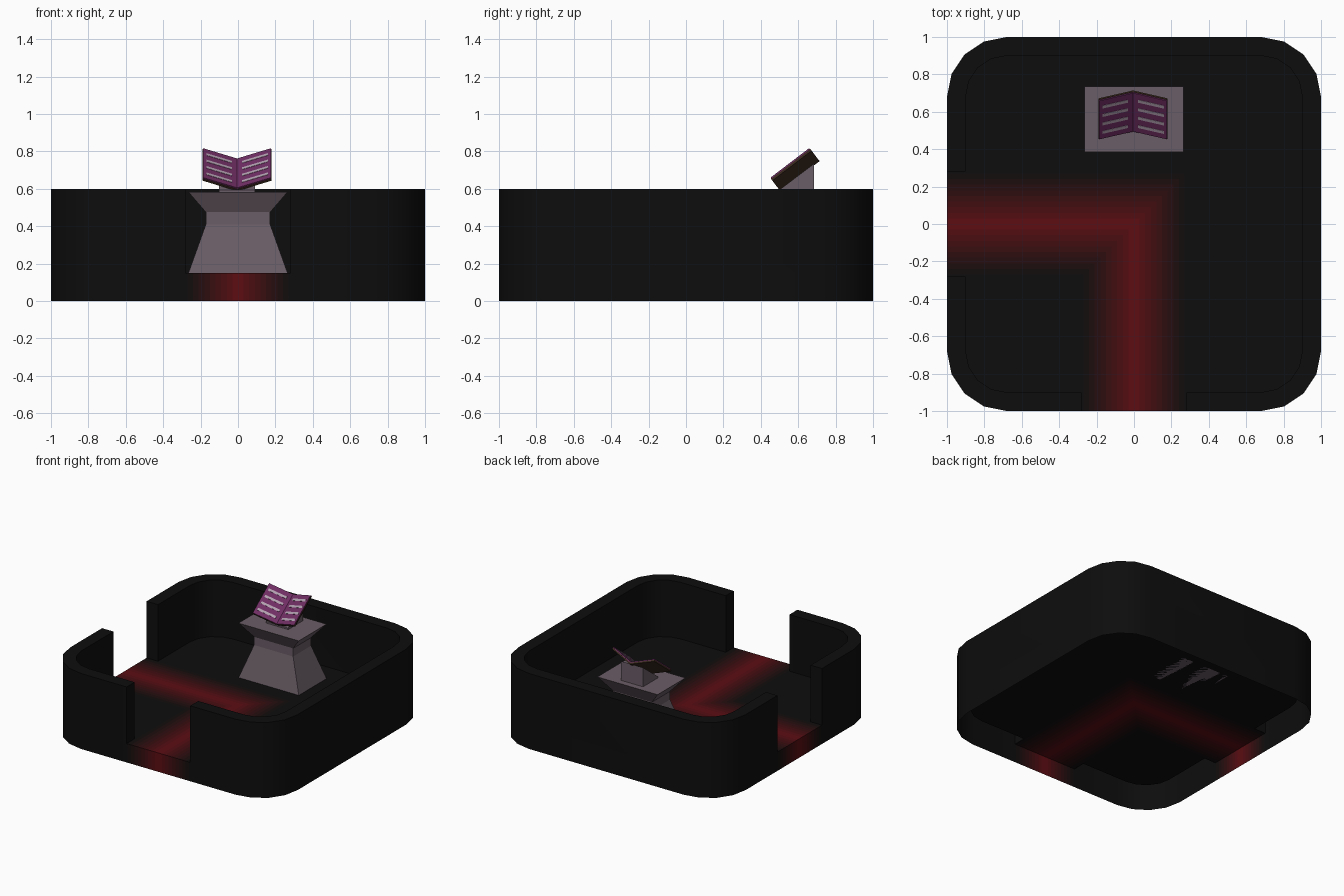
import bpy, bmesh, math
from mathutils import Vector

if "Cube" in bpy.data.objects:
    bpy.data.objects.remove(bpy.data.objects["Cube"])


def material(name, hex_rgb):
    m = bpy.data.materials.new(name)
    lin = [((c / 255 + 0.055) / 1.055) ** 2.4 if c > 10 else c / 255 / 12.92 for c in hex_rgb]
    m.diffuse_color = (*lin, 1)
    m.use_nodes = True
    m.node_tree.nodes["Principled BSDF"].inputs["Base Color"].default_value = m.diffuse_color
    return m


def finish(name, bm, mats):
    bmesh.ops.recalc_face_normals(bm, faces=bm.faces)
    me = bpy.data.meshes.new(name)
    bm.to_mesh(me)
    bm.free()
    for m in mats:
        me.materials.append(m)
    ob = bpy.data.objects.new(name, me)
    bpy.context.collection.objects.link(ob)
    return ob


def loft(name, rings, mat):
    """Closed solid skinned through rings of equal point count."""
    bm = bmesh.new()
    vs = [[bm.verts.new(p) for p in r] for r in rings]
    n = len(vs[0])
    for a, b in zip(vs, vs[1:]):
        for i in range(n):
            j = (i + 1) % n
            bm.faces.new((a[i], a[j], b[j], b[i]))
    bm.faces.new(vs[0][::-1])
    bm.faces.new(vs[-1])
    return finish(name, bm, [mat])


stone = material("stone", (106, 93, 102))
page = material("page", (112, 46, 100))
cover = material("cover", (60, 43, 32))
ink = material("ink", (178, 160, 176))
black = material("black", (13, 13, 13))

# Room: hollow-walled rounded tray, open below, with front and left doorways
FLOOR, TOP, DOOR = 0.15, 0.6, 0.28


def outline(half, radius):
    pts = []
    for k in range(4):
        cx = (half - radius) * (1 if k in (0, 3) else -1)
        cy = (half - radius) * (1 if k in (0, 1) else -1)
        for s in range(5):
            a = math.radians(90 * k + 22.5 * s)
            pts.append((cx + radius * math.cos(a), cy + radius * math.sin(a)))
        if k == 1:
            pts += [(-half, DOOR), (-half, -DOOR)]
        if k == 2:
            pts += [(-DOOR, -half), (DOOR, -half)]
    return pts


outer, inner = outline(1, 0.32), outline(0.9, 0.22)
doors = (10, 17)
bm = bmesh.new()


def ring(pts, z):
    return [bm.verts.new((x, y, z)) for x, y in pts]


o0, o1, o2 = ring(outer, 0), ring(outer, FLOOR), ring(outer, TOP)
i1, i2 = ring(inner, FLOOR), ring(inner, TOP)
n = len(outer)
for a in range(n):
    b = (a + 1) % n
    bm.faces.new((o0[a], o0[b], o1[b], o1[a]))
    if a in doors:
        bm.faces.new((o1[a], o1[b], i1[b], i1[a]))
        bm.faces.new((o1[a], i1[a], i2[a], o2[a]))
        bm.faces.new((o1[b], o2[b], i2[b], i1[b]))
    else:
        bm.faces.new((o1[a], o1[b], o2[b], o2[a]))
        bm.faces.new((o2[a], o2[b], i2[b], i2[a]))
        bm.faces.new((i1[b], i1[a], i2[a], i2[b]))
bm.faces.new(i1)

# Glowing bent path: floor and skirt cut into bands that fade outwards
BANDS, STEP = 9, 0.03
shades = [black]
for k in range(BANDS):
    t = 1 - (k + 0.3) / BANDS
    shades.append(material(f"glow_{k}", (13 + 82 * t, 13, 13 + 6 * t)))
for axis in (Vector((1, 0, 0)), Vector((0, 1, 0))):
    for k in range(-BANDS, BANDS + 1):
        low = [f for f in bm.faces if max(v.co.z for v in f.verts) < FLOOR + 0.01]
        geom = low + list({e for f in low for e in f.edges}) + list({v for f in low for v in f.verts})
        bmesh.ops.bisect_plane(bm, geom=geom, dist=1e-5, plane_co=axis * k * STEP, plane_no=axis)
for f in bm.faces:
    c = f.calc_center_median()
    band = int(abs(max(c.x, c.y)) / STEP)
    if c.z < FLOOR + 0.01 and band < BANDS:
        f.material_index = band + 1
room = finish("room", bm, shades)
bpy.context.view_layer.objects.active = room
room.select_set(True)
bpy.ops.object.shade_smooth_by_angle(angle=math.radians(30))

# Pedestal: waisted rectangular column
rings = []
for z, w, d in ((0.15, 0.265, 0.175), (0.41, 0.172, 0.113), (0.475, 0.172, 0.113), (0.583, 0.265, 0.175)):
    rings.append([(sx * w, 0.56 + sy * d, z) for sx, sy in ((-1, -1), (1, -1), (1, 1), (-1, 1))])
loft("pedestal", rings, stone)

# Wedge holding the book
CX = -0.005
wedge = [(0.50, 0.58), (0.685, 0.58), (0.685, 0.735), (0.50, 0.595)]
loft("book_stand", [[(CX + x, y, z) for y, z in wedge] for x in (-0.097, 0.097)], stone)

# Open book: two tilted leaves meeting at the spine
tilt = math.radians(37.3)
up = Vector((0, math.cos(tilt), math.sin(tilt)))
out = Vector((0, -math.sin(tilt), math.cos(tilt)))
origin = Vector((CX, 0.492, 0.604))
WIDTH, RISE, LENGTH = 0.185, 0.07, 0.264


def leaf_slab(name, side, u0, u1, v0, v1, h0, h1, mat):
    def at(u, v, h):
        return origin + Vector((side * WIDTH * u, 0, 0)) + out * (RISE * u + h) + up * (LENGTH * v)
    loft(name, [[at(u0, v0, h), at(u1, v0, h), at(u1, v1, h), at(u0, v1, h)] for h in (h0, h1)], mat)


for side, label in ((-1, "left"), (1, "right")):
    leaf_slab(f"{label}_cover", side, 0, 1, 0, 1, -0.02, -0.008, cover)
    leaf_slab(f"{label}_page", side, 0, 0.985, 0.01, 0.99, -0.008, 0, page)
    for r in range(4):
        v = 0.17 + 0.215 * r
        leaf_slab(f"{label}_page_line_{r + 1}", side, 0.14, 0.89, v - 0.035, v + 0.035, -0.001, 0.002, ink)
